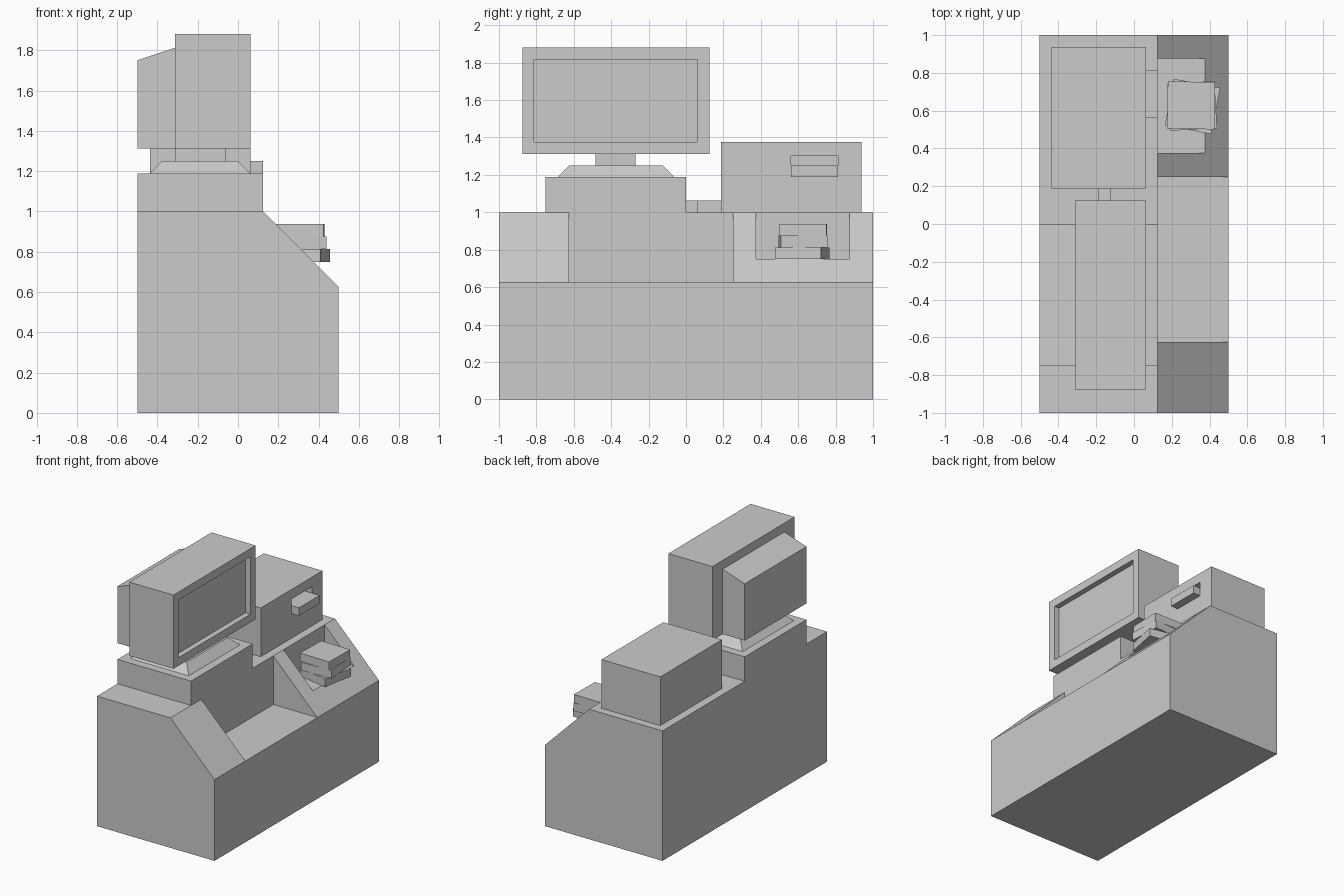
import bpy, bmesh, math

if "Cube" in bpy.data.objects:
    bpy.data.objects.remove(bpy.data.objects["Cube"])


def finish(name, bm):
    bmesh.ops.recalc_face_normals(bm, faces=bm.faces)
    mesh = bpy.data.meshes.new(name)
    bm.to_mesh(mesh)
    bm.free()
    ob = bpy.data.objects.new(name, mesh)
    bpy.context.collection.objects.link(ob)
    return ob


def prism(name, profile, y0, y1):
    """Extrude an (x, z) profile along y."""
    bm = bmesh.new()
    face = bm.faces.new([bm.verts.new((x, y0, z)) for x, z in profile])
    ext = bmesh.ops.extrude_face_region(bm, geom=[face])
    new = [v for v in ext["geom"] if isinstance(v, bmesh.types.BMVert)]
    bmesh.ops.translate(bm, verts=new, vec=(0, y1 - y0, 0))
    return finish(name, bm)


def box(name, x, y, z, taper=0.0):
    """Box from min/max pairs; taper insets the top rim."""
    bm = bmesh.new()
    bmesh.ops.create_cube(bm, size=1)
    for v in bm.verts:
        t = taper if v.co.z > 0 else 0
        v.co = (x[1] - t if v.co.x > 0 else x[0] + t,
                y[1] - t if v.co.y > 0 else y[0] + t,
                z[1] if v.co.z > 0 else z[0])
    return finish(name, bm)


def cut(ob, x, y, z):
    """Subtract a box and discard the cutter."""
    cutter = box("cutter", x, y, z)
    cutter.hide_render = True
    mod = ob.modifiers.new("cut", "BOOLEAN")
    mod.operation, mod.solver, mod.object = "DIFFERENCE", "EXACT", cutter
    bpy.context.view_layer.objects.active = ob
    bpy.ops.object.modifier_apply(modifier=mod.name)
    bpy.data.objects.remove(cutter)


# Desk with sloped front, a wide work recess and a small tray recess
desk = prism("desk", [(-.5, 0), (.5, 0), (.5, .625), (.125, 1), (-.5, 1)], -1, 1)
cut(desk, (.125, .7), (-.625, .25), (.625, 1.2))
cut(desk, (.125, .7), (.375, .875), (.75, 1.2))

# Computer base, tapered stand and neck
box("computer_base", (-.5, .125), (-.75, 0), (1, 1.1875))
box("monitor_stand", (-.4375, .0625), (-.6875, -.0625), (1.1875, 1.25), .0625)
box("monitor_neck", (-.3125, -.0625), (-.485, -.27), (1.25, 1.3125))

# Monitor housing with sunken screen, and sloped rear housing
monitor = box("monitor", (-.3125, .0625), (-.875, .125), (1.3125, 1.88))
cut(monitor, (.02, .2), (-.8125, .0625), (1.375, 1.8175))
prism("monitor_back", [(-.5, 1.3125), (-.3125, 1.3125), (-.3125, 1.8125), (-.5, 1.75)], -.75, 0)

# Disk drive with slot and a disk sticking out
drive = box("drive", (-.4375, .0625), (.1875, .9375), (1, 1.375))
cut(drive, (0, .2), (.5625, .8125), (1.1875, 1.3))
box("inserted_disk", (0, .125), (.5625, .8125), (1.1875, 1.25))

# Bent cable joining computer and drive
prism("cable_start", [(-.25, 1), (-.1875, 1), (-.1875, 1.0625), (-.25, 1.0625)], 0, .0625)
box("cable_bend", (-.25, -.125), (.0625, .125), (1, 1.0625))
box("cable_end", (-.1875, -.125), (.125, .1875), (1, 1.0625))

# Untidy stack of disks in the tray
for i, (cx, cy, turn) in enumerate([(.31, .622, -11), (.308, .625, 3), (.302, .628, -1)]):
    z = .75 + i * .0625
    disk = box(f"stacked_disk_{i + 1}", (-.125, .125), (-.125, .125), (0, .0625))
    disk.location = (cx, cy, z)
    disk.rotation_euler.z = math.radians(turn)
